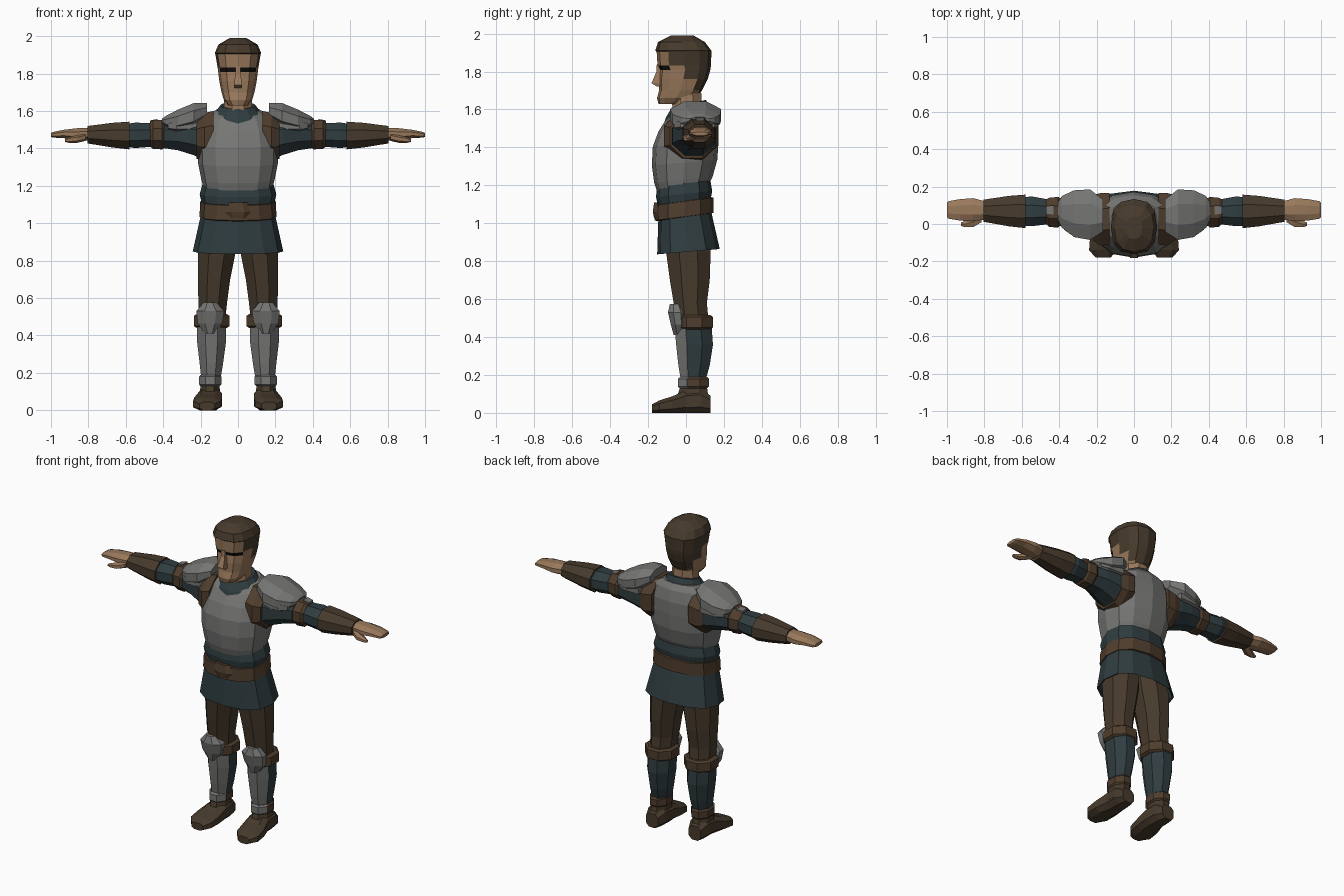
import bpy, bmesh, math

# ---- flat colours (linear) ----
def material(name, rgb):
    m = bpy.data.materials.new(name)
    m.diffuse_color = (*rgb, 1)
    return m

STEEL = material("steel grey", (0.18, 0.18, 0.175))
CLOTH = material("dark teal cloth", (0.029, 0.046, 0.051))
BROWN = material("dark brown", (0.062, 0.042, 0.025))
LEATHER = material("leather brown", (0.078, 0.047, 0.026))
SKIN = material("skin", (0.32, 0.19, 0.105))
DARK = material("eye black", (0.006, 0.005, 0.005))


def loft(name, axis, rings, mats, n=8, turn=0.5, power=1.0, slant=0.0,
         rule=None, mirror=False):
    """Skin rings (t, u0, u1, v0, v1) along an axis; each ring fills its box."""
    dirs = []
    for i in range(n):
        a = 2 * math.pi * (i + turn) / n
        c, s = math.cos(a), math.sin(a)
        dirs.append((math.copysign(abs(c) ** power, c),
                     math.copysign(abs(s) ** power, s)))
    mu = max(abs(d[0]) for d in dirs)
    mv = max(abs(d[1]) for d in dirs)
    bm = bmesh.new()
    loops = []
    for t, u0, u1, v0, v1 in rings:
        loop = []
        for c, s in dirs:
            u = (u0 + u1) / 2 + (u1 - u0) / 2 * c / mu
            v = (v0 + v1) / 2 + (v1 - v0) / 2 * s / mv
            w = t + slant * s / mv
            co = {"x": (w, u, v), "y": (u, w, v), "z": (u, v, w)}[axis]
            loop.append(bm.verts.new(co))
        loops.append(loop)
    for a, b in zip(loops, loops[1:]):
        for i in range(n):
            j = (i + 1) % n
            bm.faces.new((a[i], a[j], b[j], b[i]))
    bm.faces.new(loops[0])
    bm.faces.new(loops[-1])
    bmesh.ops.recalc_face_normals(bm, faces=bm.faces[:])
    if rule:
        for f in bm.faces:
            f.material_index = rule(f.calc_center_median())
    me = bpy.data.meshes.new(name)
    bm.to_mesh(me)
    bm.free()
    for m in mats:
        me.materials.append(m)
    ob = bpy.data.objects.new(name, me)
    bpy.context.collection.objects.link(ob)
    if mirror:
        mod = ob.modifiers.new("mirror", "MIRROR")
        mod.use_mirror_merge = False
    return ob


def sym(rings):
    """Rings (z, half_width, y0, y1) centred on x = 0."""
    return [(z, -w, w, y0, y1) for z, w, y0, y1 in rings]


# ---- head ----
def head_colour(c):
    if c.z > 1.9 or (c.y > 0.0 and c.z > 1.76) or (c.y > 0.05 and c.z > 1.68):
        return 1
    if 1.808 < c.z < 1.835 and c.y < -0.08:
        return 2
    if abs(c.x) > 0.09 and c.z > 1.835 and c.y > -0.06:
        return 1
    return 0

loft("head", "z", sym([
    (1.63, 0.05, -0.145, -0.01), (1.66, 0.076, -0.153, 0.05),
    (1.70, 0.088, -0.142, 0.085), (1.76, 0.10, -0.143, 0.115),
    (1.808, 0.106, -0.138, 0.128), (1.832, 0.109, -0.15, 0.132),
    (1.905, 0.121, -0.155, 0.134), (1.91, 0.124, -0.162, 0.134),
    (1.955, 0.105, -0.148, 0.10), (1.99, 0.045, -0.08, 0.04)]),
    [SKIN, BROWN, DARK], n=12, turn=0, power=0.8, rule=head_colour)
loft("nose", "z", sym([(1.84, 0.014, -0.154, -0.12), (1.80, 0.014, -0.156, -0.12),
                       (1.738, 0.022, -0.182, -0.12), (1.722, 0.018, -0.155, -0.12)]),
     [SKIN], n=4)
loft("neck", "z", sym([(1.55, 0.08, -0.07, 0.09), (1.69, 0.072, -0.075, 0.08)]), [SKIN])

# ---- torso ----
loft("collar", "z", sym([(1.52, 0.15, -0.125, 0.14), (1.58, 0.13, -0.105, 0.13),
                         (1.63, 0.095, -0.075, 0.105)]),
     [CLOTH], n=12, turn=0, slant=0.02)
loft("breastplate", "z", sym([
    (1.19, 0.185, -0.155, 0.12), (1.23, 0.195, -0.168, 0.14),
    (1.32, 0.213, -0.18, 0.165), (1.42, 0.217, -0.175, 0.172),
    (1.50, 0.205, -0.145, 0.172), (1.57, 0.175, -0.10, 0.155),
    (1.605, 0.12, -0.06, 0.13)]),
    [STEEL], n=12, turn=0, power=0.85, slant=0.015)
loft("waist_cloth", "z", sym([
    (1.06, 0.185, -0.14, 0.12), (1.11, 0.195, -0.15, 0.13),
    (1.155, 0.205, -0.158, 0.138), (1.215, 0.188, -0.152, 0.128)]),
    [CLOTH], n=12, turn=0, power=0.85, slant=0.015)
loft("belt", "z", sym([
    (1.03, 0.19, -0.15, 0.13), (1.035, 0.206, -0.165, 0.145),
    (1.115, 0.202, -0.162, 0.145), (1.12, 0.18, -0.14, 0.12)]),
    [LEATHER], n=12, turn=0, power=0.85, slant=0.02)
loft("belt_knot", "z", sym([(1.025, 0.05, -0.168, -0.13), (1.06, 0.07, -0.175, -0.13),
                            (1.11, 0.05, -0.168, -0.13)]), [LEATHER], n=6, turn=0)
loft("tunic_skirt", "z", sym([
    (0.97, 0.18, -0.12, 0.13), (0.855, 0.23, -0.145, 0.17),
    (0.85, 0.242, -0.152, 0.178), (1.06, 0.195, -0.145, 0.13)]),
    [CLOTH], n=12, turn=0, power=0.8, slant=0.014)

# ---- arms ----
loft("armhole_strap", "x", [
    (0.13, -0.11, 0.165, 1.34, 1.60), (0.18, -0.115, 0.165, 1.33, 1.59),
    (0.222, -0.085, 0.155, 1.345, 1.57)], [LEATHER], mirror=True)
loft("upper_arm", "x", [
    (0.18, -0.08, 0.15, 1.34, 1.56), (0.24, -0.07, 0.155, 1.365, 1.56),
    (0.32, -0.04, 0.15, 1.39, 1.55), (0.42, 0.0, 0.13, 1.405, 1.535)],
    [CLOTH], mirror=True)
loft("pauldron", "x", [
    (0.165, -0.04, 0.13, 1.56, 1.643), (0.235, -0.085, 0.185, 1.505, 1.643),
    (0.32, -0.07, 0.18, 1.487, 1.608), (0.385, -0.02, 0.15, 1.51, 1.575),
    (0.405, 0.02, 0.12, 1.53, 1.56)], [STEEL], mirror=True)
loft("pauldron_lower_plate", "x", [
    (0.22, -0.06, 0.17, 1.48, 1.56), (0.33, -0.062, 0.168, 1.475, 1.57),
    (0.375, -0.03, 0.15, 1.49, 1.55)], [STEEL], mirror=True)
loft("arm_band", "x", [
    (0.39, -0.005, 0.135, 1.405, 1.54), (0.405, -0.02, 0.145, 1.395, 1.553),
    (0.455, -0.015, 0.14, 1.398, 1.55), (0.47, 0.0, 0.13, 1.41, 1.54)],
    [LEATHER], mirror=True)
loft("arm_band_stud", "x", [(0.43, 0.05, 0.10, 1.54, 1.557),
                            (0.47, 0.055, 0.095, 1.535, 1.55)], [STEEL], n=4, mirror=True)
loft("elbow_sleeve", "x", [
    (0.45, 0.0, 0.13, 1.41, 1.535), (0.55, -0.012, 0.148, 1.402, 1.538),
    (0.60, -0.01, 0.14, 1.41, 1.53)], [CLOTH], mirror=True)
loft("bracer", "x", [
    (0.58, -0.022, 0.157, 1.395, 1.543), (0.67, -0.012, 0.15, 1.405, 1.537),
    (0.805, 0.012, 0.13, 1.427, 1.52)], [BROWN], mirror=True)
loft("hand", "x", [
    (0.79, 0.025, 0.12, 1.442, 1.51), (0.86, 0.015, 0.138, 1.443, 1.508),
    (0.93, 0.018, 0.133, 1.455, 1.50), (0.99, 0.028, 0.122, 1.458, 1.488),
    (1.0, 0.035, 0.115, 1.462, 1.482)], [SKIN], mirror=True)
loft("thumb", "x", [
    (0.815, 0.01, 0.06, 1.44, 1.48), (0.86, -0.017, 0.04, 1.43, 1.47),
    (0.905, -0.017, 0.015, 1.43, 1.46), (0.925, -0.01, 0.008, 1.435, 1.45)],
    [SKIN], n=6, mirror=True)

# ---- legs ----
loft("trouser_leg", "z", [
    (0.97, 0.005, 0.19, -0.11, 0.11), (0.85, 0.012, 0.214, -0.105, 0.13),
    (0.70, 0.042, 0.214, -0.085, 0.125), (0.58, 0.058, 0.212, -0.065, 0.11),
    (0.47, 0.07, 0.21, -0.05, 0.12)], [BROWN], mirror=True)
loft("knee_band", "z", [
    (0.44, 0.06, 0.22, -0.045, 0.13), (0.45, 0.045, 0.235, -0.055, 0.142),
    (0.505, 0.045, 0.235, -0.055, 0.142), (0.515, 0.06, 0.22, -0.045, 0.13)],
    [LEATHER], mirror=True)
loft("knee_plate", "z", [
    (0.41, 0.12, 0.18, -0.065, 0.0), (0.465, 0.085, 0.215, -0.08, 0.0),
    (0.53, 0.073, 0.223, -0.095, 0.0), (0.575, 0.115, 0.185, -0.085, -0.02)],
    [STEEL], mirror=True)
loft("shin_guard", "z", [
    (0.46, 0.065, 0.22, -0.06, 0.135), (0.36, 0.065, 0.218, -0.052, 0.142),
    (0.25, 0.08, 0.205, -0.04, 0.125), (0.16, 0.095, 0.195, -0.025, 0.10)],
    [STEEL, CLOTH], rule=lambda c: int(c.y > 0.02), mirror=True)
loft("ankle_band", "z", [
    (0.128, 0.10, 0.20, -0.03, 0.11), (0.138, 0.088, 0.208, -0.042, 0.12),
    (0.18, 0.088, 0.208, -0.042, 0.12), (0.19, 0.10, 0.20, -0.03, 0.11)],
    [STEEL, LEATHER], rule=lambda c: int(c.y > 0.02), mirror=True)
loft("boot_foot", "y", [
    (0.13, 0.11, 0.195, 0.0, 0.09), (0.08, 0.09, 0.212, 0.0, 0.125),
    (0.0, 0.085, 0.215, 0.0, 0.12), (-0.07, 0.085, 0.235, 0.0, 0.088),
    (-0.14, 0.092, 0.24, 0.0, 0.066), (-0.18, 0.125, 0.205, 0.0, 0.045)],
    [BROWN], power=0.75, mirror=True)
loft("boot_ankle", "z", [
    (0.04, 0.09, 0.215, -0.06, 0.125), (0.14, 0.10, 0.198, -0.03, 0.11)],
    [BROWN], mirror=True)
